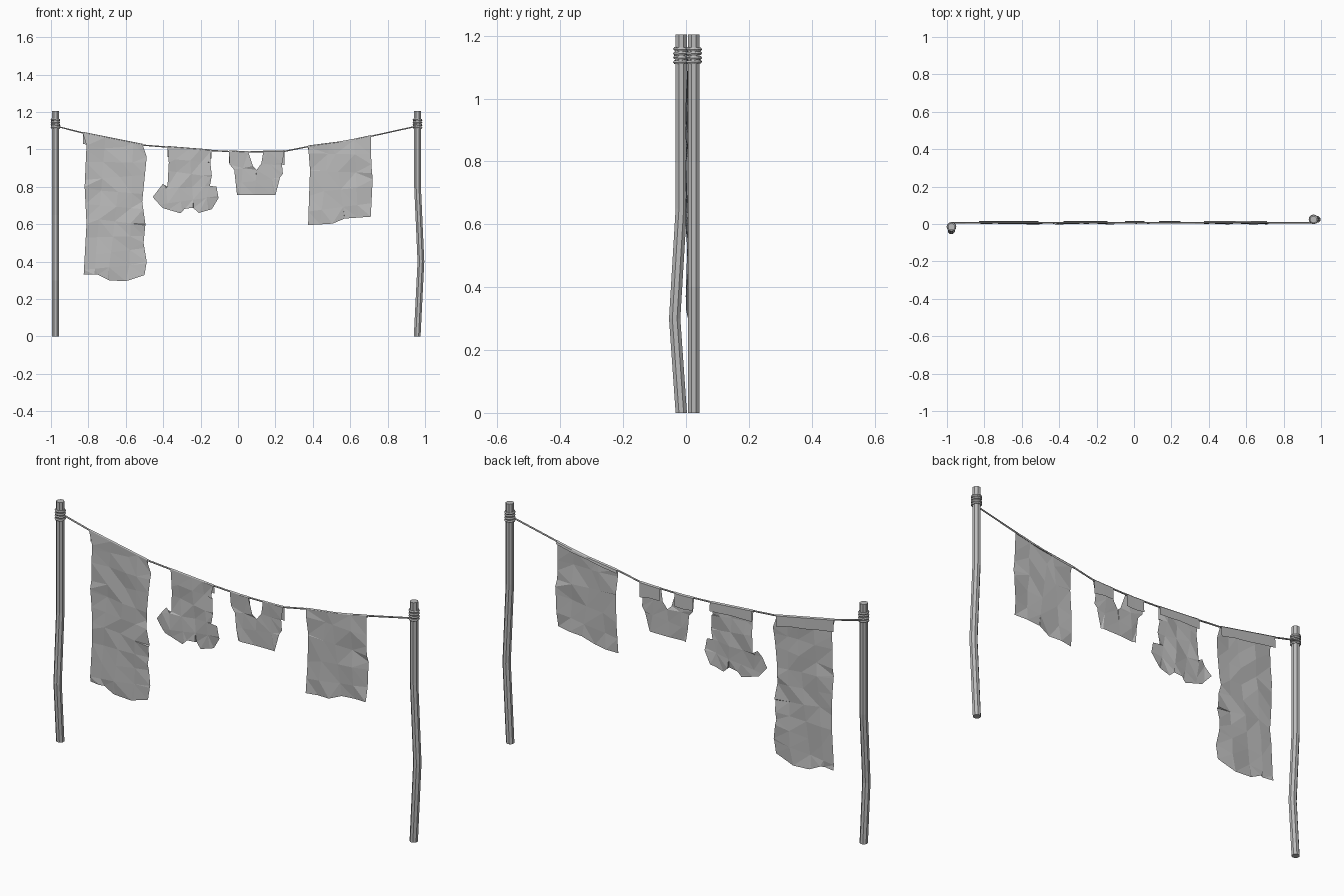
import bpy, bmesh, random
from math import cos, sin, tau

random.seed(4)
if "Cube" in bpy.data.objects:
    bpy.data.objects.remove(bpy.data.objects["Cube"])

grey = bpy.data.materials.new("plain_grey")
grey.use_nodes = True
grey.diffuse_color = (0.5, 0.5, 0.5, 1)
grey.node_tree.nodes["Principled BSDF"].inputs["Base Color"].default_value = grey.diffuse_color

ROPE_Y = 0.008
ROPE = [(-0.975, 1.125), (-0.83, 1.088), (-0.5, 1.022), (-0.15, 0.994), (0.01, 0.986),
        (0.24, 0.988), (0.38, 1.016), (0.57, 1.04), (0.71, 1.07), (0.96, 1.125)]


def rope_z(x):
    for (x0, z0), (x1, z1) in zip(ROPE, ROPE[1:]):
        if x <= x1:
            return z0 + (z1 - z0) * (x - x0) / (x1 - x0)
    return ROPE[-1][1]


def finish(name, bm):
    mesh = bpy.data.meshes.new(name)
    bm.to_mesh(mesh)
    bm.free()
    mesh.materials.append(grey)
    obj = bpy.data.objects.new(name, mesh)
    bpy.context.collection.objects.link(obj)
    return obj


def post(name, path, radius=0.0195, sides=8):
    """Bent pole swept through a few centre points."""
    bm = bmesh.new()
    rings = [[bm.verts.new((x + radius * cos(tau * (i + 0.5) / sides),
                            y + radius * sin(tau * (i + 0.5) / sides), z))
              for i in range(sides)] for x, y, z in path]
    for low, high in zip(rings, rings[1:]):
        for i in range(sides):
            j = (i + 1) % sides
            bm.faces.new((low[i], low[j], high[j], high[i]))
    bm.faces.new(rings[0][::-1])
    bm.faces.new(rings[-1])
    finish(name, bm)


def rope_wrap(name, x, y):
    """Turns of rope tied round a post."""
    for n in range(4):
        bpy.ops.mesh.primitive_torus_add(
            location=(x, y, 1.117 + 0.0135 * n), major_radius=0.0195, minor_radius=0.0065,
            major_segments=12, minor_segments=6, rotation=(0.04 * (-1) ** n, 0.04, 0))
        bpy.context.object.name = f"{name}_{n + 1}"
        bpy.context.object.data.materials.append(grey)


def cloth(name, outline, step=0.08, crease=0.006):
    """Crumpled sheet cut from an outline, with its top edge on the rope."""
    bm = bmesh.new()
    bm.faces.new([bm.verts.new((x, 0.004, z)) for x, z in outline])
    for axis, values in ((0, [p[0] for p in outline]), (2, [p[1] for p in outline])):
        low, span = min(values), max(values) - min(values)
        cuts = max(2, round(span / step))
        normal = (axis == 0, 0.12, axis == 2)
        for n in range(1, cuts):
            at = [0, 0.004, 0]
            at[axis] = low + span * n / cuts
            tilt = list(normal)
            tilt[2 - axis] = random.uniform(-0.15, 0.15)
            centre = [sum(p[0] for p in outline) / len(outline), 0.004,
                      sum(p[1] for p in outline) / len(outline)]
            at[2 - axis] = centre[2 - axis]
            bmesh.ops.bisect_plane(bm, geom=bm.verts[:] + bm.edges[:] + bm.faces[:],
                                   plane_co=at, plane_no=tilt)
    bmesh.ops.triangulate(bm, faces=bm.faces[:])
    for v in bm.verts:
        if v.co.z > rope_z(v.co.x) - 0.02:
            v.co.z = rope_z(v.co.x)
        else:
            v.co.y += random.uniform(-crease, crease)
    finish(name, bm)


def flap(name, x0, x1, depth0, depth1, parts=4):
    """Short end folded over the rope to the back."""
    bm = bmesh.new()
    columns = []
    for n in range(parts + 1):
        t = n / parts
        x = x0 + (x1 - x0) * t
        z = rope_z(x)
        drop = depth0 + (depth1 - depth0) * t + random.uniform(-0.004, 0.004)
        columns.append([bm.verts.new((x, y, h)) for y, h in (
            (0.004, z), (ROPE_Y, z + 0.006), (0.014, z), (0.016, z - drop))])
    for a, b in zip(columns, columns[1:]):
        for i in range(3):
            bm.faces.new((a[i], b[i], b[i + 1], a[i + 1]))
    finish(name, bm)


# Posts and the rope turns tied to them
post("right_post", [(-0.976, -0.015, 0), (-0.976, -0.036, 0.3),
                    (-0.976, -0.015, 0.65), (-0.976, -0.015, 1.204)])
post("left_post", [(0.958, 0.025, 0), (0.978, 0.025, 0.4),
                   (0.96, 0.025, 0.8), (0.96, 0.025, 1.204)])
rope_wrap("right_wrap", -0.976, -0.015)
rope_wrap("left_wrap", 0.96, 0.025)

# Sagging line
curve = bpy.data.curves.new("clothes_line", "CURVE")
curve.dimensions = "3D"
curve.bevel_depth = 0.004
curve.bevel_resolution = 1
spline = curve.splines.new("POLY")
spline.points.add(len(ROPE) - 1)
for point, (x, z) in zip(spline.points, ROPE):
    point.co = (x, ROPE_Y, z, 1)
curve.materials.append(grey)
bpy.context.collection.objects.link(bpy.data.objects.new("clothes_line", curve))

# Long towel
cloth("long_towel", [(-0.83, 1.09), (-0.81, 1.02), (-0.82, 0.8), (-0.81, 0.6), (-0.825, 0.33),
                     (-0.75, 0.33), (-0.69, 0.3), (-0.6, 0.295), (-0.5, 0.328), (-0.488, 0.4),
                     (-0.505, 0.5), (-0.495, 0.6), (-0.512, 0.72), (-0.488, 0.96), (-0.51, 1.022)])
flap("long_towel_flap", -0.83, -0.51, 0.06, 0.05)

# Shirt hung by its hem
cloth("shirt", [(-0.377, 1.01), (-0.37, 0.93), (-0.377, 0.8), (-0.402, 0.815), (-0.456, 0.745),
                (-0.404, 0.687), (-0.307, 0.658), (-0.286, 0.682), (-0.24, 0.688), (-0.21, 0.66),
                (-0.14, 0.68), (-0.104, 0.74), (-0.115, 0.8), (-0.15, 0.805), (-0.14, 0.86),
                (-0.148, 0.93), (-0.142, 0.994)], 0.07)
flap("shirt_flap", -0.377, -0.142, 0.05, 0.045)

# Shorts hung by both legs
cloth("shorts", [(-0.048, 0.988), (-0.045, 0.92), (-0.02, 0.89), (-0.005, 0.755), (0.2, 0.755),
                 (0.225, 0.85), (0.24, 0.87), (0.235, 0.92), (0.248, 0.988), (0.135, 0.987),
                 (0.125, 0.925), (0.1, 0.89), (0.08, 0.91), (0.055, 0.987)], 0.07, 0.005)
flap("shorts_right_flap", -0.048, 0.055, 0.065, 0.06, 2)
flap("shorts_left_flap", 0.135, 0.248, 0.06, 0.07, 2)

# Short towel
cloth("short_towel", [(0.375, 1.015), (0.385, 0.89), (0.38, 0.75), (0.375, 0.595), (0.505, 0.603),
                      (0.57, 0.63), (0.71, 0.64), (0.72, 0.84), (0.713, 0.92), (0.71, 1.07)], 0.09)
flap("short_towel_fold", 0.375, 0.71, 0.012, 0.012)
